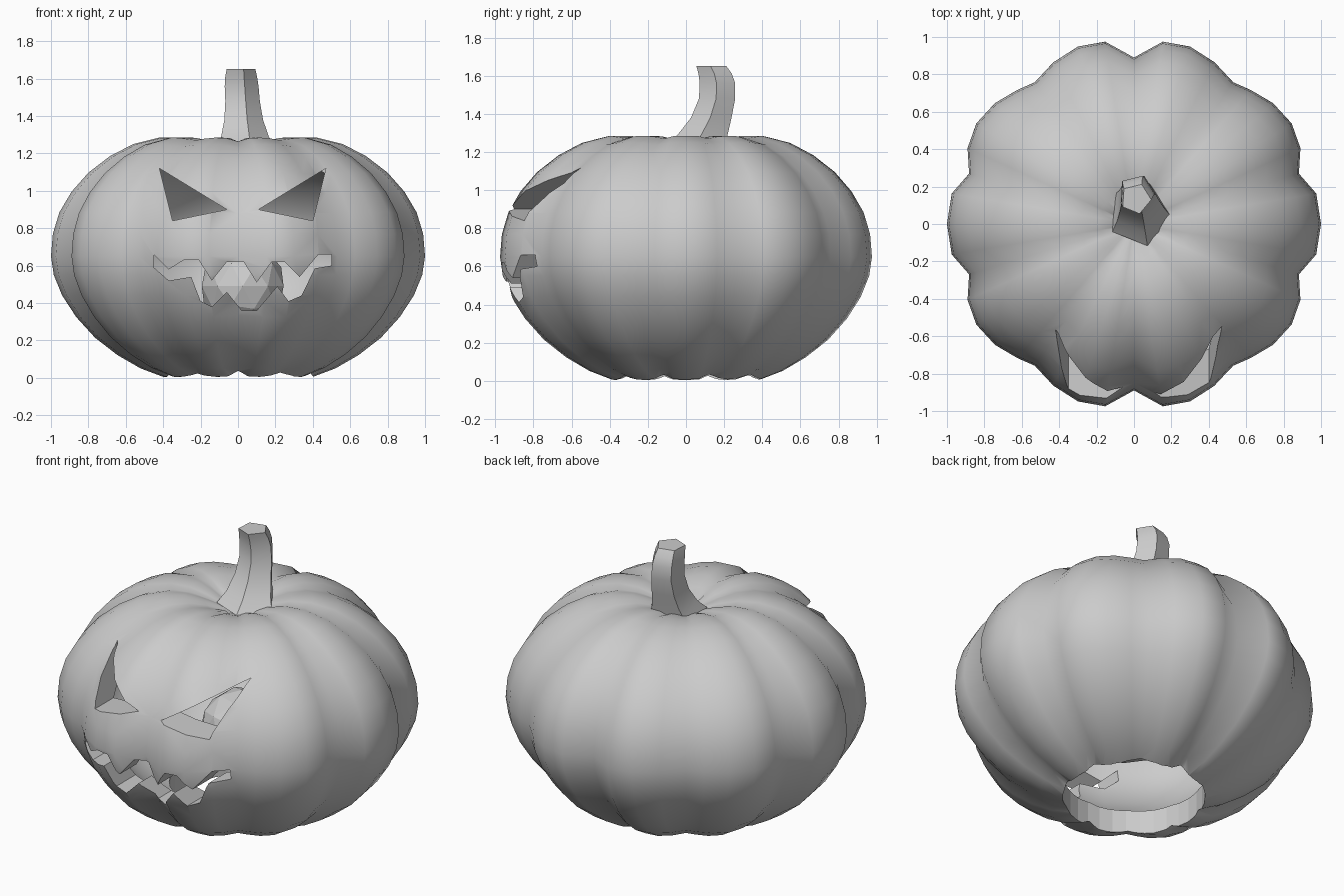
import bpy, bmesh, math
from mathutils import Matrix

if "Cube" in bpy.data.objects:
    bpy.data.objects.remove(bpy.data.objects["Cube"])

CX = 0.025  # the face, stem and light sit slightly right of centre


def make_object(name, bm, smooth=False):
    bmesh.ops.recalc_face_normals(bm, faces=bm.faces)
    for f in bm.faces:
        f.smooth = smooth
    mesh = bpy.data.meshes.new(name)
    bm.to_mesh(mesh)
    bm.free()
    obj = bpy.data.objects.new(name, mesh)
    bpy.context.collection.objects.link(obj)
    return obj


def activate(obj):
    bpy.ops.object.select_all(action='DESELECT')
    obj.select_set(True)
    bpy.context.view_layer.objects.active = obj


def loft(name, rings, smooth=False):
    """Closed solid through a list of equal-length rings of points."""
    bm = bmesh.new()
    vs = [[bm.verts.new(p) for p in ring] for ring in rings]
    n = len(vs[0])
    for a, b in zip(vs, vs[1:]):
        for i in range(n):
            bm.faces.new((a[i], a[(i + 1) % n], b[(i + 1) % n], b[i]))
    bm.faces.new(vs[0])
    bm.faces.new(vs[-1])
    return make_object(name, bm, smooth)


def face_cutter(name, outline):
    """Extrude an (x, z) outline backwards through the front wall."""
    return loft(name, [[(x, y, z) for x, z in outline] for y in (-1.3, -0.25)])


# Ridge profile (radius, z) from the bottom to the stem
profile = [(0.28, 0.0), (0.40, 0.005), (0.52, 0.05), (0.645, 0.122), (0.765, 0.215),
           (0.865, 0.325), (0.94, 0.44), (0.985, 0.55), (1.0, 0.65), (0.99, 0.77),
           (0.955, 0.885), (0.89, 0.995), (0.80, 1.097), (0.685, 1.185), (0.56, 1.25),
           (0.42, 1.285), (0.30, 1.285), (0.19, 1.26), (0.09, 1.225)]

# Rib outline of one quarter (degrees, radius factor), mirrored to all four
quarter = [(0, 1.0), (9.5, 0.988), (17, 0.922), (24.5, 0.978), (32.5, 1.0), (41, 0.985),
           (49, 0.95), (55, 0.925), (63.5, 0.966), (72.5, 0.995), (81, 0.987), (90, 0.89)]
half = quarter + [(180 - a, k) for a, k in reversed(quarter[:-1])]
ribs = half[:-1] + [(a + 180, k) for a, k in half[:-1]]


def pumpkin_body(name, scale_r, scale_z, rib_depth):
    rings = []
    for r, z in profile:
        ring = []
        for deg, k in ribs:
            k = 1 - (1 - k) * rib_depth
            a, rr = math.radians(deg), r * k * scale_r
            zz = 0.64 + (z - 0.64) * scale_z * (1 - 0.3 * (1 - k))
            ring.append((rr * math.cos(a), rr * math.sin(a), zz))
        rings.append(ring)
    return loft(name, rings, smooth=True)


# Ribbed skin and a smoother hollow inside it
shell = pumpkin_body("pumpkin_shell", 1, 1, 1)
hollow = pumpkin_body("hollow_cutter", 0.83, 0.80, 0.25)

# Carved face and round bottom opening
eye = [(0.445, 1.12), (0.085, 0.90), (0.375, 0.84)]
mouth = [(-0.45, 0.66), (-0.37, 0.58), (-0.29, 0.63), (-0.21, 0.63), (-0.14, 0.52),
         (-0.06, 0.62), (0.03, 0.62), (0.10, 0.51), (0.18, 0.62), (0.25, 0.62),
         (0.33, 0.54), (0.43, 0.66), (0.50, 0.66), (0.50, 0.60), (0.41, 0.585),
         (0.34, 0.44), (0.27, 0.41), (0.21, 0.49), (0.10, 0.36), (0.02, 0.36),
         (-0.06, 0.46), (-0.14, 0.38), (-0.20, 0.41), (-0.25, 0.54), (-0.37, 0.52),
         (-0.45, 0.59)]
bm = bmesh.new()
bmesh.ops.create_cone(bm, cap_ends=True, segments=32, radius1=0.395, radius2=0.395,
                      depth=0.6, matrix=Matrix.Translation((0.01, 0.01, 0)))
cutters = [hollow,
           face_cutter("right_eye_cutter", [(CX + x, z) for x, z in eye]),
           face_cutter("left_eye_cutter", [(CX - x, z) for x, z in eye]),
           face_cutter("mouth_cutter", mouth),
           make_object("base_cutter", bm)]
for c in cutters:
    c.hide_render = True
    cut = shell.modifiers.new(c.name, 'BOOLEAN')
    cut.operation = 'DIFFERENCE'
    cut.solver = 'EXACT'
    cut.object = c
activate(shell)
for m in list(shell.modifiers):
    bpy.ops.object.modifier_apply(modifier=m.name)
for c in cutters:
    bpy.data.objects.remove(c)

# Keep every cut edge crisp where a flat wall meets the smooth skin
bm = bmesh.new()
bm.from_mesh(shell.data)
for e in bm.edges:
    e.smooth = all(f.smooth for f in e.link_faces)
bm.to_mesh(shell.data)
bm.free()

# Five-sided curved stem: (centre x, centre y, z, radius)
stem_path = [(0.03, 0.05, 1.232, 0.172), (0.027, 0.09, 1.29, 0.138),
             (0.022, 0.135, 1.38, 0.112), (0.017, 0.165, 1.48, 0.1),
             (0.012, 0.167, 1.56, 0.098), (0.01, 0.155, 1.61, 0.092),
             (0.01, 0.135, 1.65, 0.083)]
angles = [math.radians(-76 + 72 * i) for i in range(5)]
stem = loft("stem", [[(x + r * math.cos(a), y + r * math.sin(a), z) for a in angles]
                     for x, y, z, r in stem_path])
activate(stem)
bpy.ops.object.shade_smooth_by_angle(angle=math.radians(35))

# Faceted light inside
bm = bmesh.new()
bmesh.ops.create_icosphere(bm, subdivisions=2, radius=0.23,
                           matrix=Matrix.Translation((CX, 0, 0.49)))
make_object("inner_light", bm)
